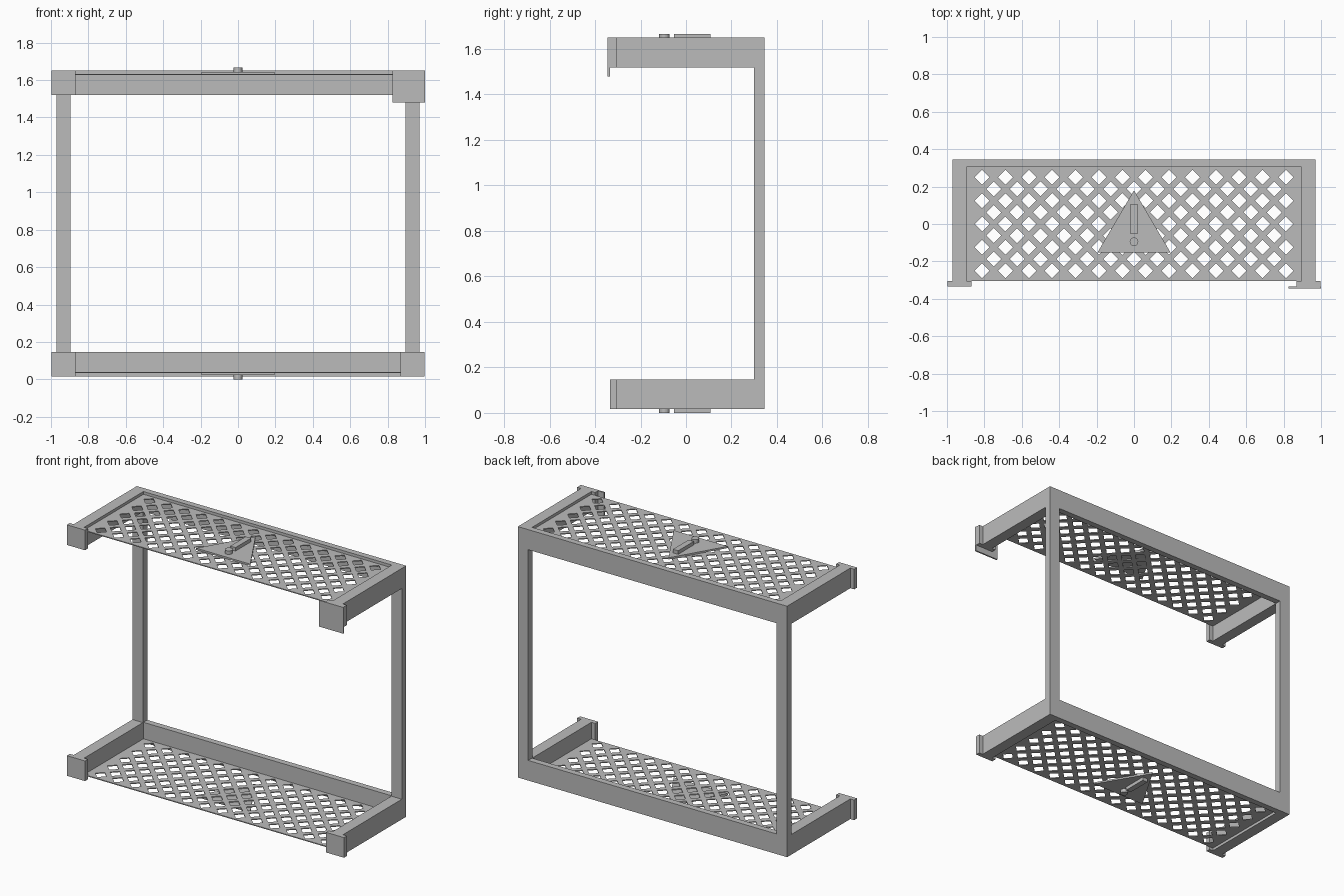
import bpy, bmesh

cube = bpy.data.objects.get("Cube")
if cube:
    bpy.data.objects.remove(cube, do_unlink=True)

MID = 0.833          # height of the mirror plane between the two shelves
grey = bpy.data.materials.new("painted_grey")
grey.use_nodes = True
colour = (0.5, 0.5, 0.5, 1)
grey.diffuse_color = colour
grey.node_tree.nodes["Principled BSDF"].inputs["Base Color"].default_value = colour


def add_object(name, bm):
    bmesh.ops.recalc_face_normals(bm, faces=bm.faces)
    mesh = bpy.data.meshes.new(name)
    bm.to_mesh(mesh)
    bm.free()
    mesh.materials.append(grey)
    obj = bpy.data.objects.new(name, mesh)
    bpy.context.collection.objects.link(obj)
    return obj


def prism(name, outline, z0, z1, holes=()):
    """Flat plate with optional holes, extruded from z0 to z1."""
    bm = bmesh.new()
    for loop in (outline, *holes):
        verts = [bm.verts.new((x, y, z0)) for x, y in loop]
        for a, b in zip(verts, verts[1:] + verts[:1]):
            bm.edges.new((a, b))
    bmesh.ops.triangle_fill(bm, use_beauty=True, edges=bm.edges[:], normal=(0, 0, 1))
    ext = bmesh.ops.extrude_face_region(bm, geom=bm.faces[:], use_keep_orig=True)
    top = [g for g in ext["geom"] if isinstance(g, bmesh.types.BMVert)]
    bmesh.ops.translate(bm, verts=top, vec=(0, 0, z1 - z0))
    return add_object(name, bm)


def rect(x0, x1, y0, y1):
    return [(x0, y0), (x1, y0), (x1, y1), (x0, y1)]


def mirror_down(obj):
    """Copy a shelf part to the other shelf, upside down."""
    bm = bmesh.new()
    bm.from_mesh(obj.data)
    for v in bm.verts:
        v.co.z = 2 * MID - v.co.z
    add_object(obj.name.replace("upper", "lower"), bm)


# Rails, a single U-shaped frame
frame = [(-0.97, -0.305), (-0.895, -0.305), (-0.895, 0.305), (0.895, 0.305),
         (0.895, -0.305), (0.97, -0.305), (0.97, 0.345), (-0.97, 0.345)]
parts = [prism("upper_frame", frame, 1.519, 1.65)]

# Lattice panel with staggered diamond holes
PITCH, R = 0.125, 0.04
holes = []
for row in range(9):
    y = -0.25 + row * PITCH / 2
    shift = (row % 2) * PITCH / 2
    for col in range(14 - row % 2):
        x = -0.8125 + col * PITCH + shift
        holes.append([(x - R, y), (x, y - R), (x + R, y), (x, y + R)])
parts.append(prism("upper_lattice", rect(-0.895, 0.895, -0.305, 0.305), 1.626, 1.632, holes))

# Warning sign: triangle with raised bar and dot
parts.append(prism("upper_sign_triangle", [(-0.195, -0.152), (0.195, -0.152), (0, 0.18)], 1.632, 1.643))
parts.append(prism("upper_sign_bar", rect(-0.019, 0.019, -0.053, 0.108), 1.643, 1.666))
bm = bmesh.new()
bmesh.ops.create_cone(bm, cap_ends=True, segments=24, radius1=0.023, radius2=0.023, depth=0.023)
bmesh.ops.translate(bm, verts=bm.verts, vec=(0, -0.095, 1.6545))
parts.append(add_object("upper_sign_dot", bm))

# End brackets on the front of the side rails
for side, name in ((1, "left"), (-1, "right")):
    xs = sorted((side * 0.868, side * 0.998))
    parts.append(prism(f"upper_bracket_{name}", rect(*xs, -0.335, -0.305), 1.519, 1.65))
    xs = sorted((side * 0.895, side * 0.97))
    prism(f"post_{name}", rect(*xs, 0.3, 0.345), 0.147, 1.519)

for part in parts:
    mirror_down(part)

# Label plate on one upper bracket
prism("label_plate", rect(0.825, 1.0, -0.345, -0.335), 1.479, 1.65)
